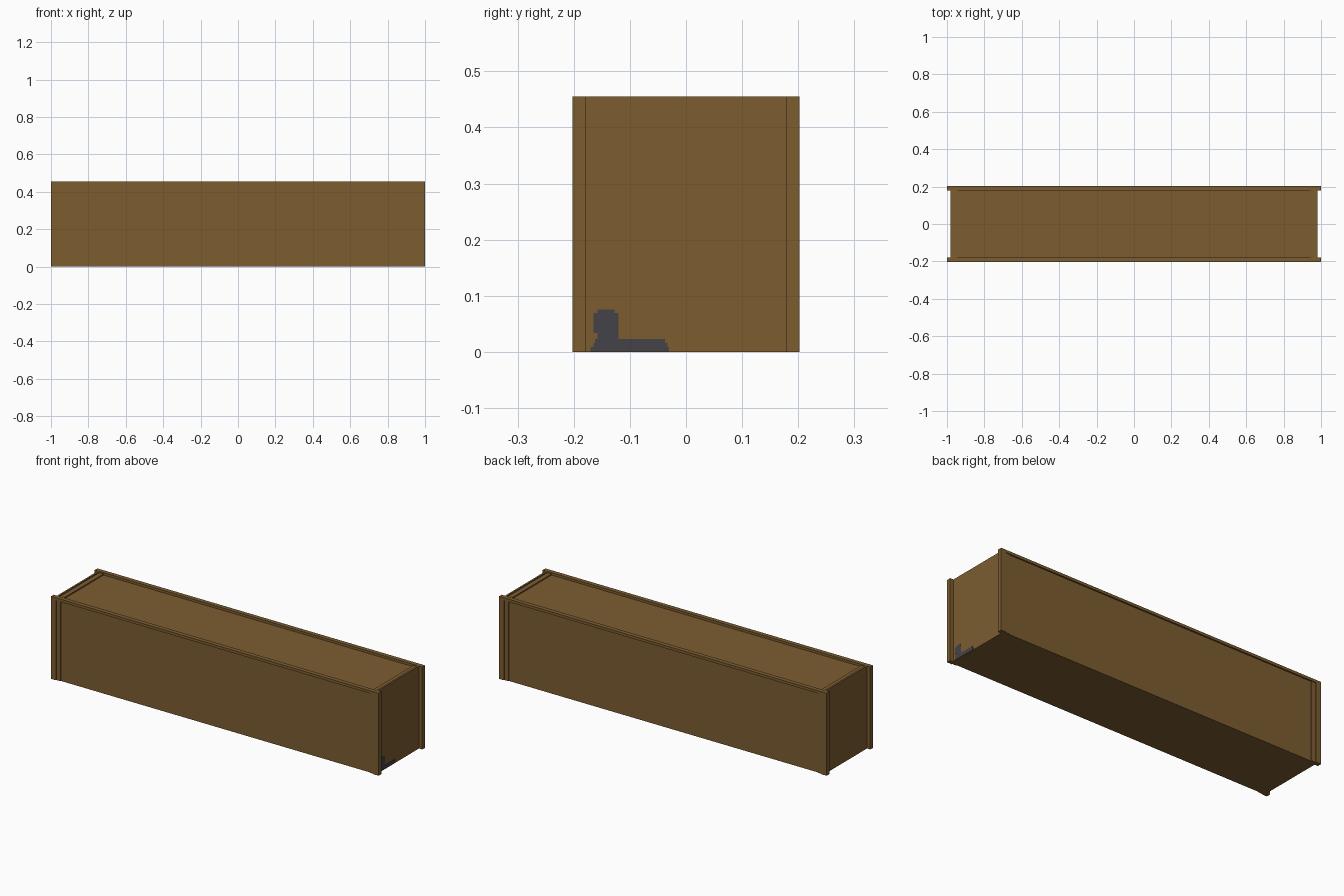
import bpy, bmesh

if "Cube" in bpy.data.objects:
    bpy.data.objects.remove(bpy.data.objects["Cube"])


def material(name, rgb):
    m = bpy.data.materials.new(name)
    m.diffuse_color = (*rgb, 1)
    m.use_nodes = True
    m.node_tree.nodes["Principled BSDF"].inputs["Base Color"].default_value = m.diffuse_color
    return m


WOOD = material("brown wood", (0.202, 0.109, 0.030))
DARK = material("dark grey paint", (0.055, 0.055, 0.065))


def boxes(name, specs, mat):
    """One object made of boxes given as (x0, x1, y0, y1, z0, z1)."""
    bm = bmesh.new()
    for x0, x1, y0, y1, z0, z1 in specs:
        vs = bmesh.ops.create_cube(bm, size=1)["verts"]
        for v in vs:
            v.co = (x1 if v.co.x > 0 else x0,
                    y1 if v.co.y > 0 else y0,
                    z1 if v.co.z > 0 else z0)
    me = bpy.data.meshes.new(name)
    bm.to_mesh(me)
    bm.free()
    me.materials.append(mat)
    ob = bpy.data.objects.new(name, me)
    bpy.context.collection.objects.link(ob)
    return ob


def mirrored(name, specs, x=False, y=False):
    ob = boxes(name, specs, WOOD)
    mod = ob.modifiers.new("mirror", "MIRROR")
    mod.use_axis = (x, y, False)
    mod.use_clip = False
    return ob


H = 0.455

# Solid body: recessed lid, long sides and floor
boxes("crate_body", [(-0.975, 0.975, -0.194, 0.194, 0, 0.442)], WOOD)

# Four corner posts standing proud of the end panels
mirrored("corner_post", [(0.97, 1.0, 0.178, 0.202, 0, H)], x=True, y=True)

# Stepped trim beside each post on the long sides
mirrored("side_trim", [(0.945, 0.97, 0.178, 0.198, 0, 0.44)], x=True, y=True)

# Top rails along the long sides
mirrored("long_rail", [(-0.97, 0.97, 0.178, 0.202, 0.44, H)], y=True)

# End panels with a lower inner ledge at the lid
mirrored("end_panel", [(0.97, 0.98, -0.178, 0.178, 0, H)], x=True)
mirrored("end_ledge", [(0.945, 0.97, -0.178, 0.178, 0.43, 0.449)], x=True)

# Stepped painted mark low on the right end: (y0, y1, z0, z1)
mark = [(-0.158, -0.127, 0.069, 0.076), (-0.165, -0.12, 0.034, 0.069),
        (-0.158, -0.12, 0.023, 0.034), (-0.162, -0.037, 0.016, 0.023),
        (-0.165, -0.033, 0.009, 0.016), (-0.170, -0.030, 0.001, 0.009)]
boxes("painted_mark", [(0.979, 0.9815, *r) for r in mark], DARK)
